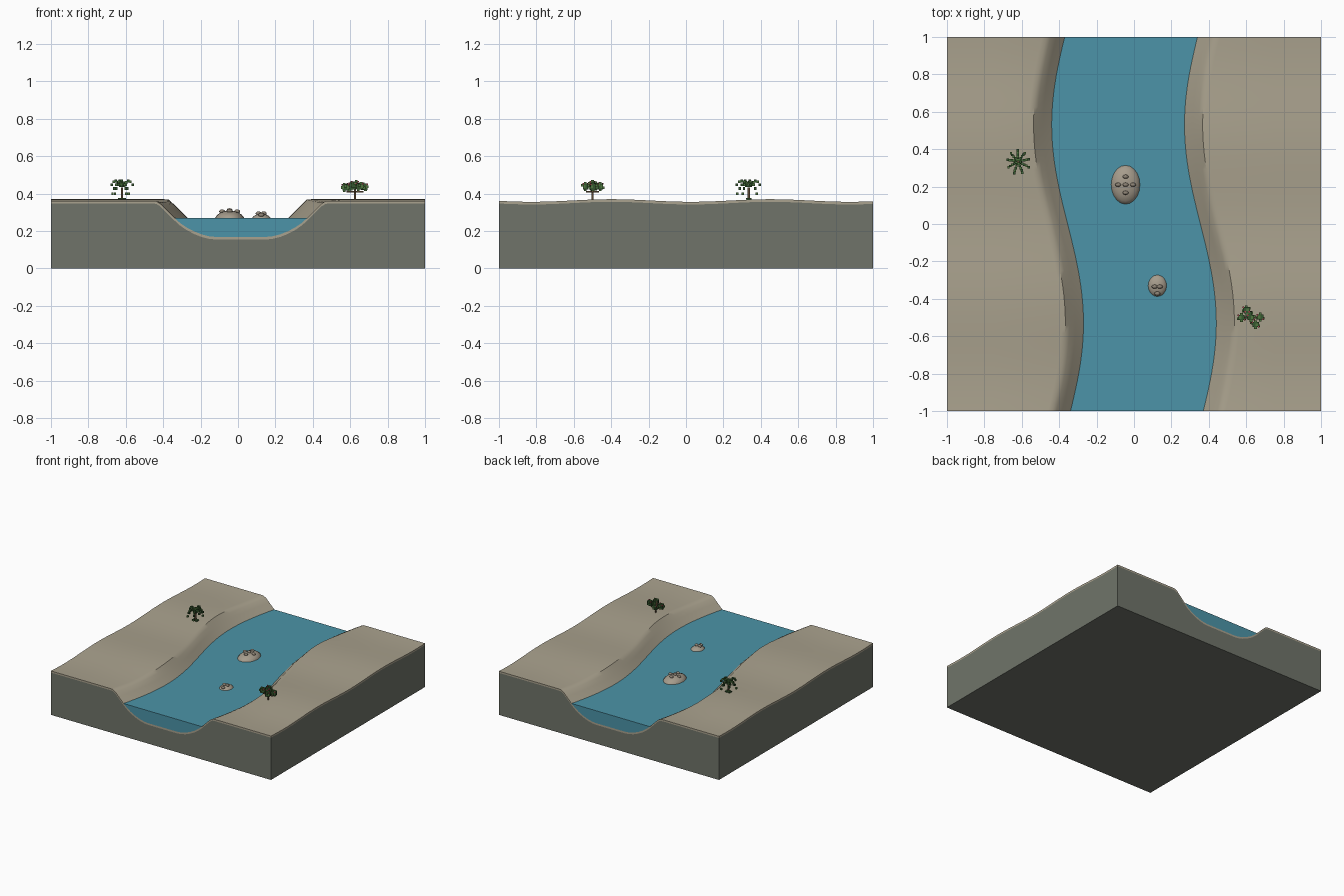
import bpy, bmesh, math, random
from mathutils import Matrix, Vector

if "Cube" in bpy.data.objects:
    bpy.data.objects.remove(bpy.data.objects["Cube"])

random.seed(4)


def material(name, srgb):
    m = bpy.data.materials.new(name)
    m.diffuse_color = [(c / 255 / 12.92 if c < 11 else ((c / 255 + 0.055) / 1.055) ** 2.4)
                       for c in srgb] + [1]
    m.use_nodes = True
    m.node_tree.nodes["Principled BSDF"].inputs["Base Color"].default_value = m.diffuse_color
    return m


ROCK = material("grey bedrock", (112, 116, 106))
SAND = material("sandy soil", (170, 162, 142))
WATER = material("river water", (76, 148, 168))
STONE = material("river stone", (166, 156, 140))
PEBBLE = material("pebble", (142, 132, 118))
LEAF = material("green leaf", (78, 118, 62))
DARK = material("dark leaf", (52, 86, 46))
TWIG = material("brown twig", (92, 72, 52))
BERRY = material("red berry", (176, 62, 78))


def finish(name, bm, mats, smooth=None):
    bmesh.ops.recalc_face_normals(bm, faces=bm.faces)
    me = bpy.data.meshes.new(name)
    bm.to_mesh(me)
    bm.free()
    for m in mats:
        me.materials.append(m)
    ob = bpy.data.objects.new(name, me)
    bpy.context.collection.objects.link(ob)
    if smooth:
        bpy.ops.object.select_all(action='DESELECT')
        ob.select_set(True)
        bpy.context.view_layer.objects.active = ob
        bpy.ops.object.shade_smooth_by_angle(angle=math.radians(smooth))
    return ob


# --- shape rules: river bend, ground waves, channel cross-section ---
LEVEL = 0.27
EDGE = 0.355
CHANNEL = [(0, .168), (.13, .168), (.17, .172), (.21, .182), (.25, .198), (.29, .219),
           (.325, .243), (EDGE, LEVEL), (.40, .315), (.43, .345)]


def bend(y):
    return -0.085 * math.sin(2.96 * y)


def ground(y):
    return 0.363 + 0.007 * math.cos(2 * math.pi * (y + 0.4) / 0.85)


def land_section(y):
    c, top = bend(y), ground(y)
    half = CHANNEL + [(.452, top - .002), (.475, top)]
    right = [(c + d, z) for d, z in half] + [(0.75, top), (1, top)]
    left = [(c - d, z) for d, z in half[1:]] + [(-0.75, top), (-1, top)]
    return left[::-1] + right


def water_section(y):
    half = [p for p in CHANNEL if p[0] <= EDGE]
    c = bend(y)
    return [(c - d, z) for d, z in half[:0:-1]] + [(c + d, z) for d, z in half]


def layer(name, section, upper, lower, mat):
    """Closed slab swept along y between two height rules."""
    bm = bmesh.new()
    rows = []
    for i in range(49):
        y = -1 + i / 24
        s = section(y)
        rows.append(([bm.verts.new((x, y, upper(z))) for x, z in s],
                     [bm.verts.new((x, y, lower(z))) for x, z in s]))
    n = len(rows[0][0])
    for a, b in zip(rows, rows[1:]):
        for k in (0, 1):
            for j in range(n - 1):
                bm.faces.new((a[k][j], a[k][j + 1], b[k][j + 1], b[k][j]))
        for j in (0, n - 1):
            bm.faces.new((a[0][j], b[0][j], b[1][j], a[1][j]))
    for t, u in (rows[0], rows[-1]):
        for j in range(n - 1):
            bm.faces.new((t[j], t[j + 1], u[j + 1], u[j]))
    bmesh.ops.remove_doubles(bm, verts=bm.verts, dist=1e-5)
    return finish(name, bm, [mat], 35)


THICK = 0.014
layer("bedrock_block", land_section, lambda z: z - THICK, lambda z: 0.0, ROCK)
layer("soil_layer", land_section, lambda z: z, lambda z: z - THICK, SAND)
layer("river_water", water_section, lambda z: LEVEL, lambda z: z, WATER)


# --- stones in the river, with pebbles on top ---
def ellipsoid(bm, loc, size, mat=0, seg=20):
    m = Matrix.Translation(loc) @ Matrix.Diagonal((*size, 1))
    vs = bmesh.ops.create_uvsphere(bm, u_segments=seg, v_segments=seg // 2, radius=1, matrix=m)
    for f in {f for v in vs["verts"] for f in v.link_faces}:
        f.material_index = mat


def stone(name, x, y, rx, ry, h, pebbles):
    bm = bmesh.new()
    ellipsoid(bm, (x, y, LEVEL - 0.012), (rx, ry, h + 0.012))
    for px, py in pebbles:
        drop = (px / rx) ** 2 + (py / ry) ** 2
        z = LEVEL - 0.012 + (h + 0.012) * math.sqrt(1 - drop)
        ellipsoid(bm, (x + px, y + py, z + 0.003), (0.016, 0.011, 0.011), 1, 12)
    finish(name, bm, [STONE, PEBBLE], 60)


stone("large_stone", -0.045, 0.21, 0.08, 0.108, 0.038,
      [(0, 0), (0, .043), (0, -.043), (.04, 0), (-.04, 0)])
stone("small_stone", 0.125, -0.33, 0.053, 0.062, 0.022,
      [(-.015, -.005), (.013, -.005), (0, -.042)])


# --- bushes made from little blocks ---
def block(bm, loc, size, mat):
    m = Matrix.Translation(loc) @ Matrix.Diagonal((*size, 1))
    vs = bmesh.ops.create_cube(bm, size=1, matrix=m)
    for f in {f for v in vs["verts"] for f in v.link_faces}:
        f.material_index = mat


MATS = [LEAF, DARK, TWIG, BERRY]

# left bush: short trunk with drooping fronds
bm = bmesh.new()
bx, by = -0.62, 0.335
g = ground(by)
block(bm, (bx, by, g + 0.03), (0.012, 0.012, 0.07), 2)
block(bm, (bx, by, g + 0.004), (0.045, 0.03, 0.008), 1)
for k in range(9):
    a = k * math.tau / 9 + 0.2
    reach = 0.055 + 0.012 * random.random()
    for i in range(1, 6):
        t = i / 5
        z = g + 0.05 + 0.05 * math.sin(t * 2.5 + (k % 2) * 0.5) - (0.025 * t if k % 2 else 0)
        block(bm, (bx + reach * t * math.cos(a), by + reach * t * math.sin(a), z),
              (0.013, 0.013, 0.014), (i + k) % 2)
finish("frond_bush", bm, MATS)

# right bush: forked stem with leafy clumps and berries
bm = bmesh.new()
bx, by = 0.625, -0.50
g = ground(by)
block(bm, (bx, by, g + 0.025), (0.010, 0.010, 0.056), 2)
block(bm, (bx, by, g + 0.042), (0.09, 0.010, 0.008), 2)
block(bm, (bx, by, g + 0.042), (0.010, 0.07, 0.008), 2)
for dx, dy, dz in [(-.025, .042, .07), (-.05, 0, .065), (0, 0, .08), (.05, .003, .068),
                   (.025, -.038, .07), (-.012, .018, .072)]:
    c = Vector((bx + dx, by + dy, g + dz))
    block(bm, c, (0.034, 0.026, 0.034), 1)
    for ax in range(3):
        for s in (-1, 1):
            o = Vector((0, 0, 0))
            o[ax] = s * 0.016
            o[(ax + 1) % 3] = random.choice((-1, 1)) * 0.007
            block(bm, c + o, (0.015, 0.014, 0.015), 0)
    for s in (-1, 1):
        block(bm, c + Vector((s * 0.017, s * -0.012, 0.015)), (0.008, 0.008, 0.008), 3)
finish("berry_bush", bm, MATS)
